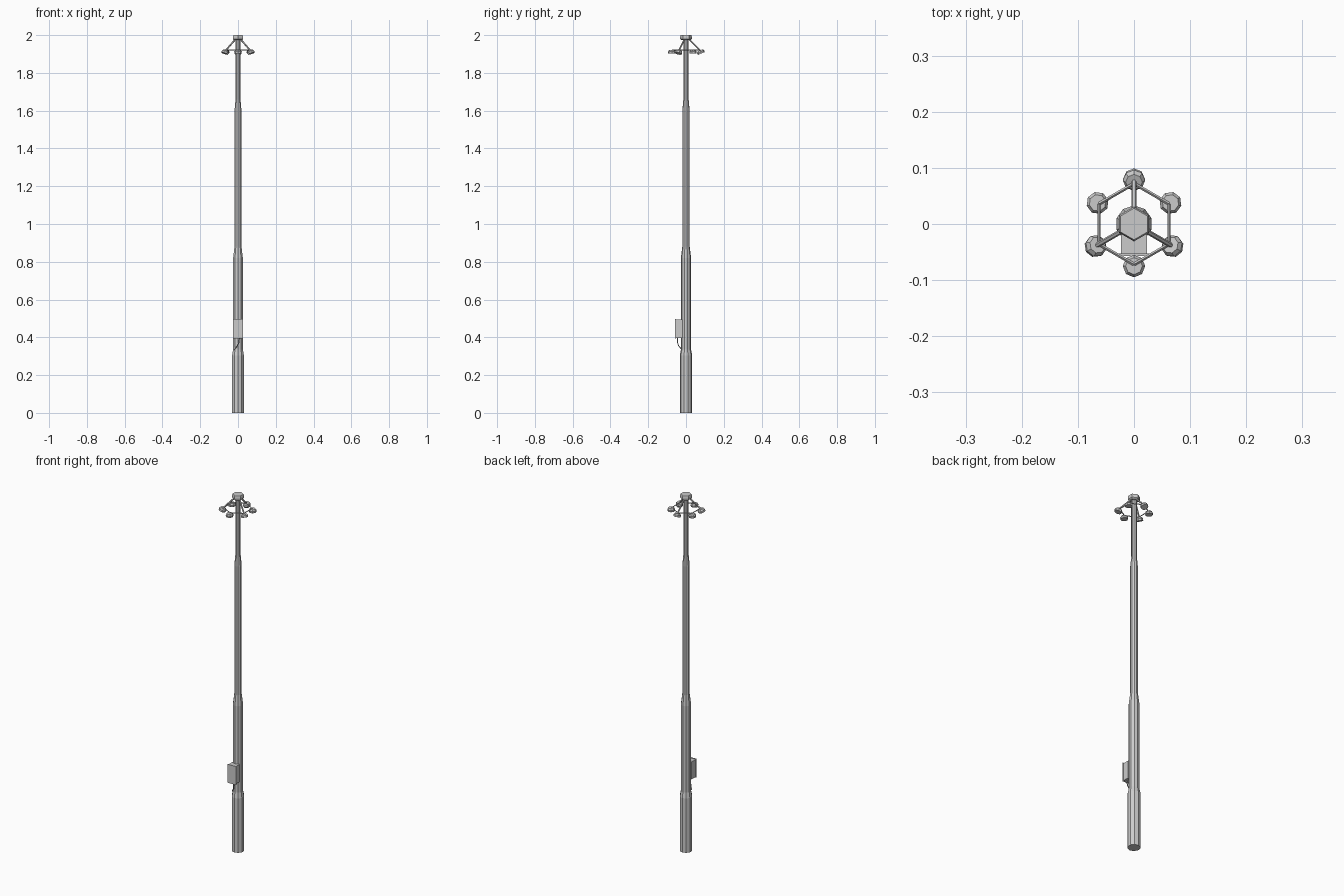
import bpy, bmesh, math
from mathutils import Vector, Matrix

if "Cube" in bpy.data.objects:
    bpy.data.objects.remove(bpy.data.objects["Cube"])


def make_object(name, bm):
    bmesh.ops.recalc_face_normals(bm, faces=bm.faces)
    mesh = bpy.data.meshes.new(name)
    bm.to_mesh(mesh)
    bm.free()
    ob = bpy.data.objects.new(name, mesh)
    bpy.context.collection.objects.link(ob)
    return ob


def lathe(name, profile, sides, matrix=Matrix(), phase=0.0):
    """Closed faceted solid from (radius, height) pairs."""
    bm = bmesh.new()
    rings = []
    for r, z in profile:
        angles = [phase + 2 * math.pi * i / sides for i in range(sides)]
        rings.append([bm.verts.new(matrix @ Vector((r * math.cos(a), r * math.sin(a), z)))
                      for a in angles])
    for low, high in zip(rings, rings[1:]):
        for i in range(sides):
            j = (i + 1) % sides
            bm.faces.new((low[i], low[j], high[j], high[i]))
    bm.faces.new(rings[0][::-1])
    bm.faces.new(rings[-1])
    return make_object(name, bm)


def rod(name, a, b, radius, sides=6):
    a, b = Vector(a), Vector(b)
    d = b - a
    m = Matrix.Translation(a) @ d.to_track_quat('Z', 'Y').to_matrix().to_4x4()
    return lathe(name, [(radius, 0), (radius, d.length)], sides, m)


def box(name, size, centre):
    bm = bmesh.new()
    bmesh.ops.create_cube(bm, size=1, matrix=Matrix.Translation(centre) @ Matrix.Diagonal((*size, 1)))
    return make_object(name, bm)


def polar(radius, degrees, z):
    a = math.radians(degrees)
    return Vector((radius * math.cos(a), radius * math.sin(a), z))


# Stepped pole
lathe("pole", [(0.033, 0), (0.033, 0.305), (0.027, 0.335), (0.027, 0.82), (0.0195, 0.88),
               (0.0195, 1.60), (0.014, 1.66), (0.014, 1.985)], 10, phase=math.pi / 2)

# Hexagonal cap
lathe("pole_cap", [(0.024, 1.973), (0.031, 1.979), (0.031, 1.992), (0.028, 2.0)], 6,
      phase=math.pi / 2)

# Hexagonal ring, lamps at each corner, arms to every other corner
for k in range(6):
    angle = 30 + 60 * k
    rod(f"ring_bar_{k + 1}", polar(0.072, angle, 1.921), polar(0.072, angle + 60, 1.921), 0.003, 4)
    has_arm = k % 2 == 1
    tilt = math.radians(-22 if has_arm else 0)
    centre = polar(0.078 if has_arm else 0.075, angle, 1.911)
    m = (Matrix.Translation(centre) @ Matrix.Rotation(math.radians(angle), 4, 'Z')
         @ Matrix.Rotation(tilt, 4, 'Y'))
    lathe(f"lamp_{k + 1}", [(0.019, -0.009), (0.020, 0.001), (0.015, 0.009)], 8, m)
    if has_arm:
        rod(f"arm_{k + 1}", polar(0.012, angle, 1.982), polar(0.076, angle, 1.918), 0.0045)

# Control box with a slightly wider door
box("control_box", (0.046, 0.036, 0.098), (0, -0.036, 0.446))
box("control_box_door", (0.053, 0.004, 0.104), (0, -0.055, 0.446))

# Cable from box to pole
curve = bpy.data.curves.new("cable", 'CURVE')
curve.dimensions = '3D'
curve.bevel_depth = 0.0025
curve.bevel_resolution = 1
curve.resolution_u = 4
spline = curve.splines.new('BEZIER')
points = [(0.008, -0.045, 0.40), (0.002, -0.043, 0.365), (-0.020, -0.022, 0.335)]
spline.bezier_points.add(len(points) - 1)
for p, co in zip(spline.bezier_points, points):
    p.co = co
    p.handle_left_type = p.handle_right_type = 'AUTO'
bpy.context.collection.objects.link(bpy.data.objects.new("cable", curve))
